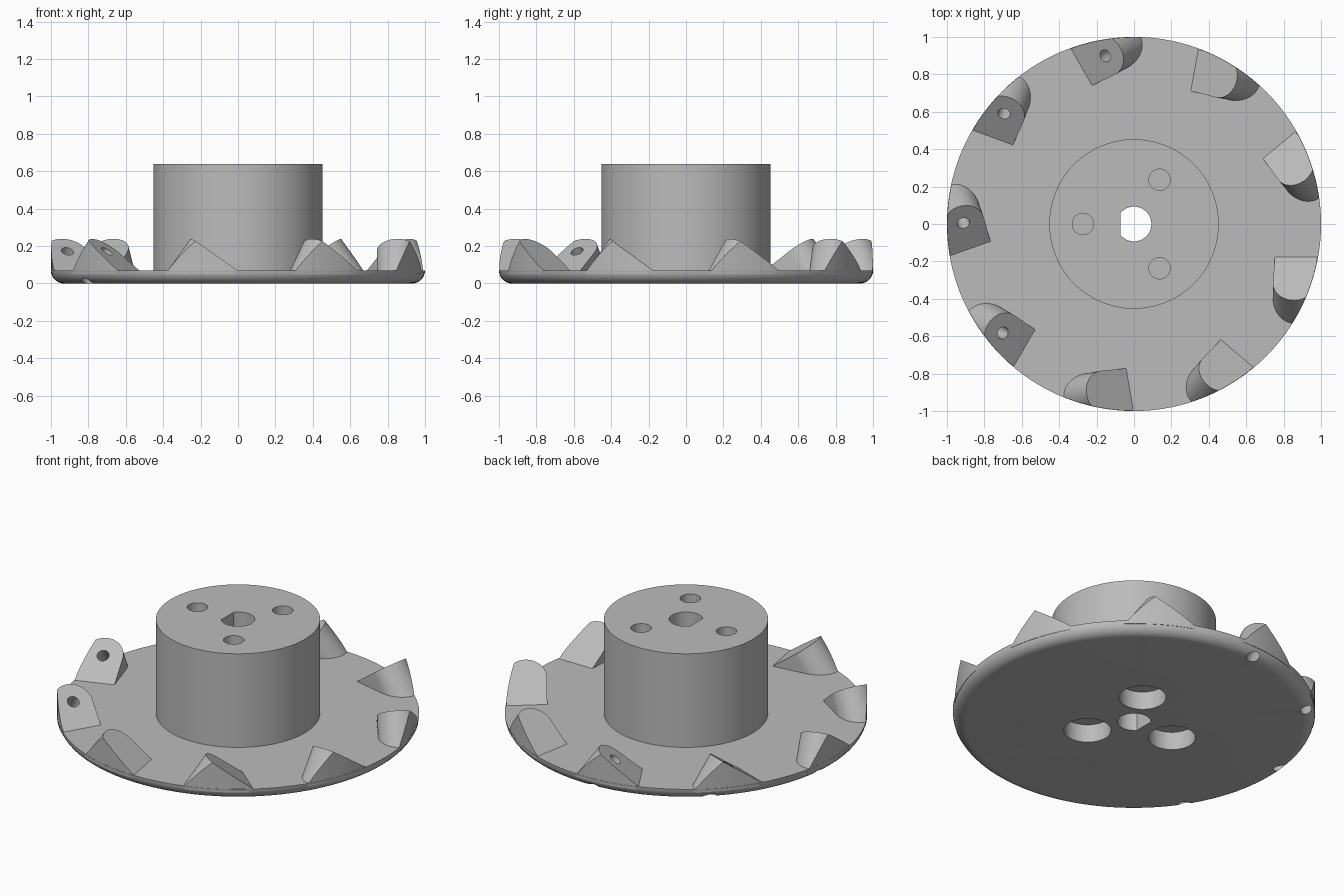
import bpy
from math import cos, sin, pi, radians
from mathutils import Matrix, Vector
import bmesh

cube = bpy.data.objects.get("Cube")
if cube:
    bpy.data.objects.remove(cube, do_unlink=True)

grey = bpy.data.materials.new("plain grey")
grey.use_nodes = True
colour = (0.5, 0.5, 0.5, 1)
grey.diffuse_color = colour
grey.node_tree.nodes["Principled BSDF"].inputs["Base Color"].default_value = colour


def add_object(name, bm):
    bmesh.ops.recalc_face_normals(bm, faces=bm.faces)
    mesh = bpy.data.meshes.new(name)
    bm.to_mesh(mesh)
    bm.free()
    mesh.materials.append(grey)
    obj = bpy.data.objects.new(name, mesh)
    bpy.context.collection.objects.link(obj)
    return obj


def arc(radius, start, end, steps, cx=0, cy=0):
    angles = [radians(start + (end - start) * i / steps) for i in range(steps + 1)]
    return [(cx + radius * cos(a), cy + radius * sin(a)) for a in angles]


def prism(name, outline, low, high, frame=Matrix()):
    bm = bmesh.new()
    face = bm.faces.new([bm.verts.new((x, y, low)) for x, y in outline])
    top = bmesh.ops.extrude_face_region(bm, geom=[face])["geom"]
    bmesh.ops.translate(bm, vec=(0, 0, high - low),
                        verts=[v for v in top if isinstance(v, bmesh.types.BMVert)])
    bm.transform(frame)
    return add_object(name, bm)


def circle(radius, steps=48, cx=0, cy=0):
    return arc(radius, 0, 360, steps, cx, cy)[:-1]


def boolean(target, tool, operation):
    mod = target.modifiers.new("cut", 'BOOLEAN')
    mod.operation = operation
    mod.solver = 'EXACT'
    mod.object = tool
    bpy.context.view_layer.objects.active = target
    bpy.ops.object.modifier_apply(modifier=mod.name)


def discard(obj):
    bpy.data.objects.remove(obj, do_unlink=True)


def smooth(obj):
    bpy.ops.object.select_all(action='DESELECT')
    obj.select_set(True)
    bpy.context.view_layer.objects.active = obj
    bpy.ops.object.shade_smooth_by_angle(angle=radians(30))


# Disc with rounded lower edge and central hub, turned from one profile
rim = 0.07
hub_top = 0.64
profile = [(0, 0)] + arc(rim, -90, 0, 8, 1 - rim, rim) + [(0.453, rim), (0.453, hub_top), (0, hub_top)]
bm = bmesh.new()
verts = [bm.verts.new((r, 0, z)) for r, z in profile]
edges = [bm.edges.new(pair) for pair in zip(verts, verts[1:])]
bmesh.ops.spin(bm, geom=verts + edges, cent=(0, 0, 0), axis=(0, 0, 1),
               angle=2 * pi, steps=128, use_merge=True)
bmesh.ops.remove_doubles(bm, verts=bm.verts, dist=1e-5)
body = add_object("disc_and_hub", bm)

# D-shaped shaft hole
cutters = [prism("shaft_cutter", arc(0.093, -140, 140, 40), -0.1, 0.8)]

# Blind bolt holes above wide counterbores
for angle in (60, 180, 300):
    x, y = 0.273 * cos(radians(angle)), 0.273 * sin(radians(angle))
    cutters.append(prism("bolt_cutter", circle(0.057, 48, x, y), 0.13, 0.8))
    cutters.append(prism("counterbore_cutter", circle(0.13, 48, x, y), -0.1, 0.11))
for cutter in cutters:
    boolean(body, cutter, 'DIFFERENCE')
    discard(cutter)

# Nine tilted blade mounts around the rim, each with a screw hole
slope = radians(36)
half = 0.113
outline = arc(half, 0, 180, 32) + [(-half, -0.23), (half, -0.23)]
limit = prism("rim_limit", circle(0.999, 128), 0.05, 0.5)
for i in range(9):
    azimuth = radians(19.7 + 40 * i)
    heading = azimuth - radians(70)
    flat = Vector((cos(heading), sin(heading), 0))
    up = Vector((0, 0, 1))
    rise = flat * cos(slope) + up * sin(slope)
    normal = up * cos(slope) - flat * sin(slope)
    axes = Matrix((rise.cross(normal), rise, normal)).transposed().to_4x4()
    centre = Vector((0.912 * cos(azimuth), 0.912 * sin(azimuth), 0.172))
    frame = Matrix.Translation(centre) @ axes @ Matrix.Rotation(radians(-3.3), 4, 'Z')
    mount = prism(f"blade_mount_{i + 1}", outline, -0.4, 0, frame)
    screw = prism("screw_cutter", circle(0.034, 24), -0.5, 0.1, frame)
    boolean(mount, limit, 'INTERSECT')
    boolean(mount, screw, 'DIFFERENCE')
    boolean(body, screw, 'DIFFERENCE')
    discard(screw)
    smooth(mount)
discard(limit)
smooth(body)
